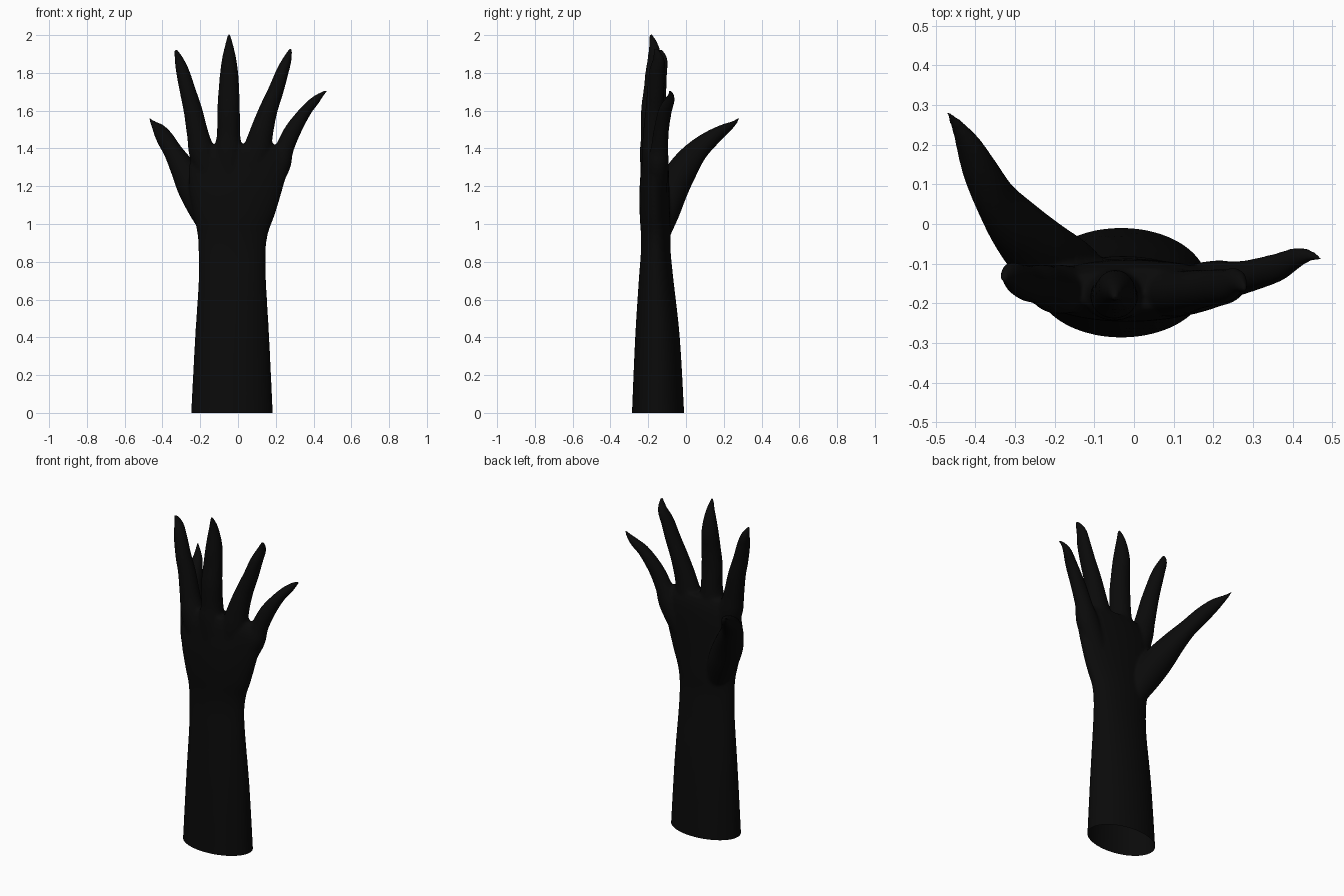
import bpy, bmesh, math
from mathutils import Vector

black = bpy.data.materials.new("near black skin")
black.diffuse_color = (0.003, 0.003, 0.003, 1)

bm = bmesh.new()


def smooth_path(rows, steps=5):
    """Catmull-Rom interpolation of centre and radii rows."""
    out = []
    for i in range(len(rows) - 1):
        p0, p1 = rows[max(i - 1, 0)], rows[i]
        p2, p3 = rows[i + 1], rows[min(i + 2, len(rows) - 1)]
        for s in range(steps):
            t = s / steps
            out.append([0.5 * (2 * b + (c - a) * t + (2 * a - 5 * b + 4 * c - d) * t * t
                               + (3 * b - a - 3 * c + d) * t ** 3)
                        for a, b, c, d in zip(p0, p1, p2, p3)])
    out.append(list(rows[-1]))
    return out


def loft(rows, sides=32, level=False):
    """Closed tube through rows of (x, y, z, half width, half depth)."""
    rows = smooth_path(rows)
    rings = []
    for i, (x, y, z, a, b) in enumerate(rows):
        t = Vector(rows[min(i + 1, len(rows) - 1)][:3]) - Vector(rows[max(i - 1, 0)][:3])
        t = Vector((0, 0, 1)) if level else t.normalized()
        v = Vector((0, 1, 0))
        v = (v - t * v.dot(t)).normalized()
        u = v.cross(t)
        a, b = max(a, 0.004), max(b, 0.004)
        rings.append([bm.verts.new(Vector((x, y, z)) + u * a * math.cos(k * math.tau / sides)
                                   + v * b * math.sin(k * math.tau / sides))
                      for k in range(sides)])
    faces = []
    for r, s in zip(rings, rings[1:]):
        for k in range(sides):
            n = (k + 1) % sides
            faces.append(bm.faces.new((r[k], r[n], s[n], s[k])))
    faces += [bm.faces.new(rings[0][::-1]), bm.faces.new(rings[-1])]
    bmesh.ops.recalc_face_normals(bm, faces=faces)


# forearm, wrist and palm
loft([(-.032, -.148, -.06, .218, .139), (-.032, -.148, 0, .216, .138),
      (-.031, -.151, .4, .196, .118), (-.03, -.158, .7, .178, .092),
      (-.031, -.16, .85, .177, .079), (-.028, -.16, .95, .187, .079),
      (-.02, -.165, 1.05, .215, .080), (-.012, -.167, 1.18, .246, .079),
      (.002, -.165, 1.3, .262, .073), (.01, -.165, 1.37, .24, .066),
      (.01, -.165, 1.42, .19, .052)], 64, True)

# index finger
loft([(-.12, -.165, 1.15, .06, .05), (-.185, -.165, 1.36, .070, .062),
      (-.212, -.16, 1.47, .058, .056), (-.238, -.152, 1.6, .050, .050),
      (-.265, -.15, 1.7, .043, .046), (-.291, -.14, 1.8, .036, .040),
      (-.312, -.127, 1.87, .024, .030), (-.33, -.138, 1.925, .007, .010)])
# middle finger
loft([(-.04, -.175, 1.15, .06, .06), (-.05, -.178, 1.37, .076, .066),
      (-.05, -.178, 1.47, .062, .060), (-.05, -.182, 1.6, .060, .056),
      (-.048, -.174, 1.71, .055, .050), (-.047, -.165, 1.8, .048, .050),
      (-.047, -.165, 1.88, .037, .038), (-.047, -.172, 1.95, .021, .024),
      (-.048, -.189, 2.007, .006, .008)])
# ring finger
loft([(.04, -.17, 1.15, .06, .055), (.095, -.172, 1.36, .076, .062),
      (.123, -.172, 1.48, .063, .055), (.159, -.165, 1.6, .050, .050),
      (.198, -.16, 1.7, .042, .046), (.233, -.155, 1.8, .034, .042),
      (.26, -.145, 1.87, .024, .032), (.281, -.165, 1.93, .007, .010)])
# little finger
loft([(.1, -.16, 1.1, .06, .05), (.205, -.15, 1.3, .068, .058),
      (.246, -.14, 1.4, .050, .046), (.293, -.13, 1.5, .044, .040),
      (.36, -.11, 1.6, .031, .036), (.41, -.085, 1.655, .024, .026),
      (.445, -.08, 1.688, .013, .015), (.472, -.09, 1.708, .005, .007)])
# thumb with the fleshy mound at its root
loft([(-.11, -.14, .93, .06, .05), (-.165, -.115, 1.06, .085, .080),
      (-.235, -.07, 1.19, .085, .085), (-.295, -.01, 1.3, .066, .078),
      (-.345, .055, 1.385, .050, .062), (-.385, .13, 1.45, .046, .046),
      (-.417, .2, 1.498, .035, .029), (-.442, .243, 1.525, .020, .017),
      (-.47, .282, 1.56, .005, .006)])

mesh = bpy.data.meshes.new("hand_and_forearm")
bm.to_mesh(mesh)
bm.free()
hand = bpy.data.objects.new("hand_and_forearm", mesh)
bpy.context.collection.objects.link(hand)
bpy.context.view_layer.objects.active = hand
hand.select_set(True)

# fuse the parts into one skin and soften the joins
remesh = hand.modifiers.new("fuse", 'REMESH')
remesh.mode = 'VOXEL'
remesh.voxel_size = 0.008
bpy.ops.object.modifier_apply(modifier=remesh.name)
soften = hand.modifiers.new("soften", 'SMOOTH')
soften.factor = 0.5
soften.iterations = 8
bpy.ops.object.modifier_apply(modifier=soften.name)

# cut the forearm open at the bottom
bm = bmesh.new()
bm.from_mesh(hand.data)
bmesh.ops.bisect_plane(bm, geom=bm.verts[:] + bm.edges[:] + bm.faces[:],
                       plane_co=(0, 0, 0), plane_no=(0, 0, 1), clear_inner=True)
bm.to_mesh(hand.data)
bm.free()
hand.data.materials.clear()
hand.data.materials.append(black)
bpy.ops.object.shade_smooth()
